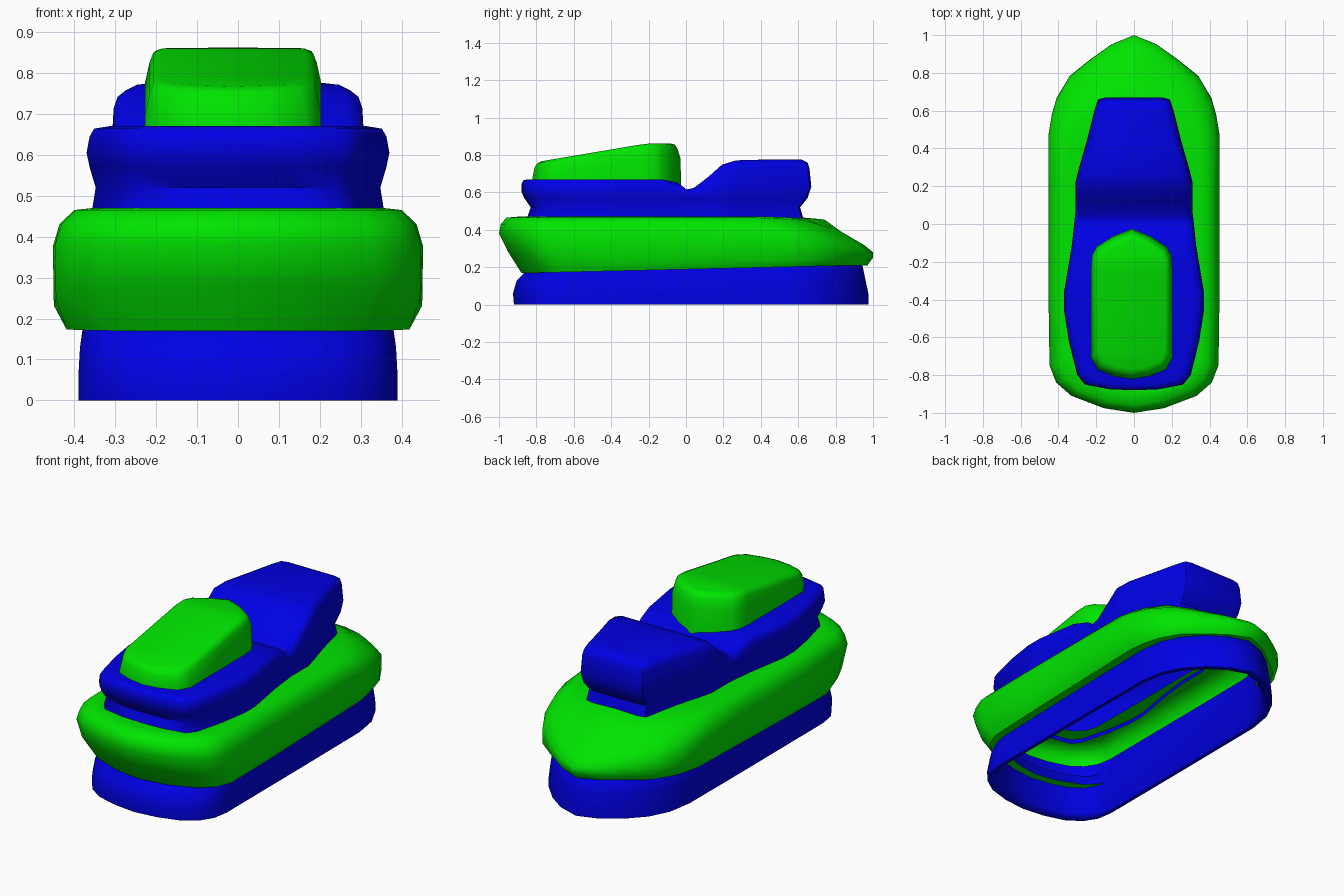
import bpy
import bmesh

cube = bpy.data.objects.get("Cube")
if cube:
    bpy.data.objects.remove(cube, do_unlink=True)


def material(name, color):
    mat = bpy.data.materials.new(name)
    mat.use_nodes = True
    mat.diffuse_color = color
    mat.node_tree.nodes["Principled BSDF"].inputs["Base Color"].default_value = color
    return mat


green = material("bright green", (0, 0.78, 0, 1))
blue = material("deep blue", (0, 0, 0.78, 1))


def height(profile, y):
    """Height along the boat: a constant or a list of (y, z) points."""
    if not isinstance(profile, list):
        return profile
    if y <= profile[0][0]:
        return profile[0][1]
    for (y0, z0), (y1, z1) in zip(profile, profile[1:]):
        if y <= y1:
            return z0 + (z1 - z0) * (y - y0) / (y1 - y0)
    return profile[-1][1]


def lower(profile, drop, back_drop):
    """Lower a profile, by a different amount behind the middle."""
    return [(y, z - (back_drop if y > 0.1 else drop)) for y, z in profile]


def loft(name, half, levels, mat, cap=False, shift=0.0):
    """Stack mirrored plan outlines; level = (width scale, y min, y max, height)."""
    bm = bmesh.new()
    top, bottom = half[0][1], half[-1][1]
    plan = half + [(-x, y) for x, y in reversed(half[1:-1])]
    rings = []
    for scale, low, high, profile in levels:
        ring = []
        for x, y in plan:
            y = low + (y - bottom) / (top - bottom) * (high - low)
            ring.append(bm.verts.new((x * scale + shift, y, height(profile, y))))
        rings.append(ring)
    n = len(plan)
    for a, b in zip(rings, rings[1:]):
        for i in range(n):
            j = (i + 1) % n
            bm.faces.new((a[i], a[j], b[j], b[i]))
    if cap:
        # Close the top with strips running from side to side
        ring = rings[-1]
        for i in range(len(half) - 1):
            quad = [ring[i], ring[i + 1], ring[-i - 1], ring[-i]]
            bm.faces.new(list(dict.fromkeys(quad)))
    bmesh.ops.recalc_face_normals(bm, faces=bm.faces)
    mesh = bpy.data.meshes.new(name)
    bm.to_mesh(mesh)
    bm.free()
    mesh.materials.append(mat)
    obj = bpy.data.objects.new(name, mesh)
    bpy.context.collection.objects.link(obj)
    bpy.ops.object.select_all(action="DESELECT")
    obj.select_set(True)
    bpy.context.view_layer.objects.active = obj
    bpy.ops.object.shade_smooth_by_angle(angle=0.9)
    return obj


# Lower hull: open underneath, with a thin inner wall and rim
base_plan = [(0, .975), (.12, .935), (.22, .865), (.31, .77), (.365, .66), (.388, .52),
             (.39, 0), (.39, -.66), (.375, -.75), (.33, -.82), (.25, -.875),
             (.13, -.91), (0, -.925)]
loft("lower_hull", base_plan, [
    (.9, -.86, .91, .3), (.92, -.87, .92, .02), (.95, -.89, .945, .0),
    (1, -.92, .975, .0), (1, -.925, .975, .06), (.99, -.905, .96, .13),
    (.97, -.87, .945, [(-.8, .165), (.9, .205)]), (.92, -.83, .9, .23)], blue)

# Upper hull: bulging band with a sloping bow
hull_plan = [(0, 1), (.12, .95), (.23, .87), (.34, .78), (.41, .66), (.435, .57),
             (.45, .48), (.45, .2), (.45, -.1), (.45, -.4), (.445, -.74), (.41, -.83),
             (.33, -.9), (.16, -.965), (0, -.99)]
loft("upper_hull", hull_plan, [
    (.82, -.82, .88, [(-.8, .17), (.9, .21)]),
    (.94, -.88, .97, [(-.8, .17), (.9, .21)]),
    (1, -.95, 1, [(-.9, .28), (-.6, .23), (.7, .24), (1, .25)]),
    (1.005, -1, 1, [(-.9, .38), (.5, .37), (.75, .33), (1, .28)]),
    (.97, -.99, .95, [(-.9, .43), (.4, .43), (.7, .39), (.95, .32)]),
    (.89, -.96, .83, [(.4, .465), (.65, .45), (.83, .39)]),
    (.79, -.9, .74, [(.5, .47), (.74, .455)]),
    (.6, -.8, .58, .47)], green)

# Cabin: waisted body, with a dip ahead of the raised console
cabin_plan = [(0, .67), (.15, .67), (.19, .66), (.21, .6), (.25, .44), (.29, .3),
              (.31, .22), (.31, .14), (.31, .06), (.315, .02), (.32, -.03), (.33, -.12),
              (.37, -.36), (.37, -.46), (.345, -.62), (.3, -.8), (.26, -.85),
              (.13, -.875), (0, -.88)]
roof = [(-.06, .67), (-.02, .625), (.01, .613), (.06, .63), (.2, .755), (.25, .77),
        (.32, .775), (.67, .775)]
loft("cabin", cabin_plan, [
    (.97, -.855, .63, .45), (.94, -.83, .61, .52), (.98, -.865, .65, .57),
    (1, -.88, .67, [(-.1, .605), (0, .585), (.1, .59), (.3, .62), (.67, .63)]),
    (.98, -.88, .66, lower(roof, .025, .045)), (.95, -.87, .65, lower(roof, .006, .016)),
    (.85, -.85, .62, roof)], blue, cap=True)

# Seat: wedge rising towards its pointed end
seat_plan = [(0, -.02), (.1, -.06), (.185, -.115), (.21, -.16), (.215, -.23),
             (.215, -.45), (.215, -.71), (.18, -.775), (.09, -.81), (0, -.825)]
seat_top = [(-.8, .762), (-.22, .86), (-.02, .863)]
loft("seat", seat_plan, [
    (1, -.825, -.025, .61), (1, -.82, -.03, lower(seat_top, .08, .08)),
    (.95, -.81, -.045, lower(seat_top, .03, .03)),
    (.91, -.795, -.06, lower(seat_top, .007, .007)),
    (.82, -.77, -.085, seat_top)], green, cap=True, shift=-.012)
